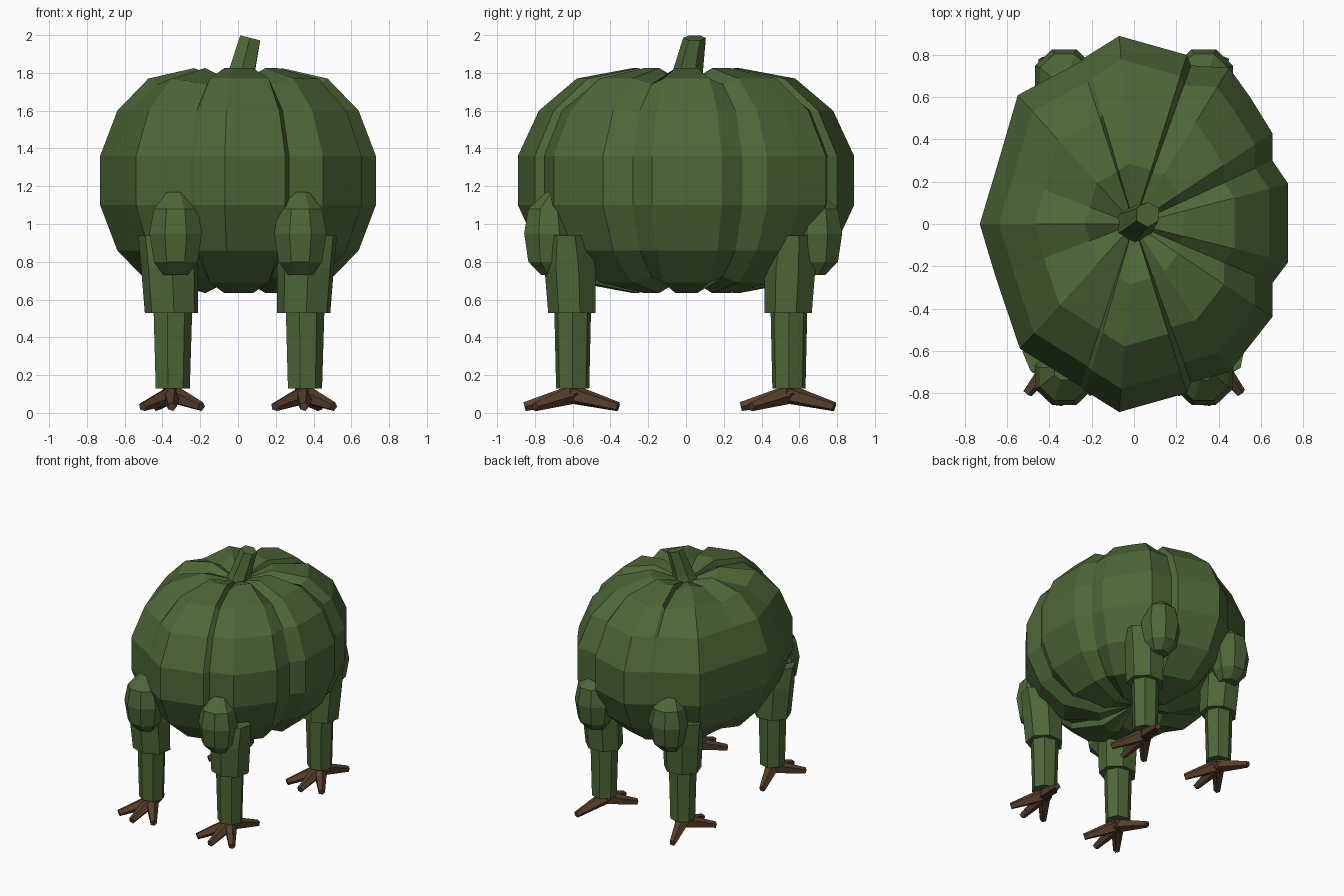
import bpy
import math
from mathutils import Vector

cube = bpy.data.objects.get("Cube")
if cube:
    bpy.data.objects.remove(cube, do_unlink=True)


def make_material(name, color):
    mat = bpy.data.materials.new(name)
    mat.use_nodes = True
    mat.diffuse_color = color
    mat.node_tree.nodes["Principled BSDF"].inputs["Base Color"].default_value = color
    return mat


GREEN = make_material("dark green", (0.076, 0.138, 0.040, 1))
BROWN = make_material("claw brown", (0.098, 0.050, 0.025, 1))


def loft(name, rings, material):
    """Skin a stack of equal rings; one-point first and last rings become poles."""
    verts, faces, starts = [], [], []
    for ring in rings:
        starts.append(len(verts))
        verts += [tuple(p) for p in ring]
    for k in range(len(rings) - 1):
        a, b = starts[k], starts[k + 1]
        la, lb = len(rings[k]), len(rings[k + 1])
        n = max(la, lb)
        for i in range(n):
            j = (i + 1) % n
            if la == 1:
                faces.append((a, b + j, b + i))
            elif lb == 1:
                faces.append((a + i, a + j, b))
            else:
                faces.append((a + i, a + j, b + j, b + i))
    if len(rings[0]) > 1:
        faces.append(tuple(reversed(range(len(rings[0])))))
    if len(rings[-1]) > 1:
        faces.append(tuple(range(starts[-1], len(verts))))
    mesh = bpy.data.meshes.new(name)
    mesh.from_pydata(verts, [], faces)
    mesh.materials.append(material)
    obj = bpy.data.objects.new(name, mesh)
    bpy.context.collection.objects.link(obj)
    return obj


def ellipse(cx, cy, z, rx, ry, sides, turn=0.0):
    angles = [turn + 2 * math.pi * i / sides for i in range(sides)]
    return [(cx + rx * math.cos(a), cy + ry * math.sin(a), z) for a in angles]


def rod(name, start, end, r0, r1, sides, material):
    """Tapered prism between two points."""
    start, end = Vector(start), Vector(end)
    turn = (end - start).to_track_quat("Z", "Y")
    rings = []
    for centre, r in ((start, r0), (end, r1)):
        rings.append([centre + turn @ Vector(p) for p in ellipse(0, 0, 0, r, r, sides)])
    return loft(name, rings, material)


# Ribbed gourd body: x, y and 1 where a point lies in a groove
outline = [
    (0.73, -0.18, 0), (0.73, 0.19, 0), (0.655, 0.30, 1), (0.655, 0.43, 0),
    (0.55, 0.60, 0), (0.45, 0.74, 0), (0.27, 0.75, 1), (0.25, 0.80, 0),
    (-0.07, 0.89, 0), (-0.23, 0.79, 0), (-0.25, 0.77, 1), (-0.55, 0.61, 0),
    (-0.655, 0.25, 1), (-0.73, 0.0, 0), (-0.655, -0.25, 1), (-0.54, -0.59, 0),
    (-0.25, -0.77, 1), (-0.23, -0.79, 0), (-0.07, -0.89, 0), (0.25, -0.80, 0),
    (0.27, -0.75, 1), (0.45, -0.70, 0), (0.655, -0.44, 0), (0.655, -0.28, 1),
]
levels = [(0.635, 0.32, 0.05), (0.69, 0.65, 0.03), (0.86, 0.875, 0), (1.10, 1, 0),
          (1.36, 1, 0), (1.60, 0.875, 0), (1.77, 0.65, -0.03), (1.825, 0.32, -0.05)]
body = [[(0, 0, 0.72)]]
for z, scale, dip in levels:
    body.append([(x * scale, y * scale, z + dip * g) for x, y, g in outline])
body.append([(0, 0, 1.74)])
loft("gourd_body", body, GREEN)

# Leaning stem
loft("stem", [
    ellipse(-0.01, -0.01, 1.70, 0.10, 0.10, 6, 0.5),
    ellipse(0.02, 0.01, 1.81, 0.08, 0.08, 6, 0.5),
    [(x, y, 1.985 - 0.25 * (x - 0.065)) for x, y, _ in ellipse(0.065, 0.045, 0, 0.06, 0.06, 6, 0.5)],
], GREEN)

# Four legs, each with shin, thigh, shoulder knob and clawed foot
for end_name, end, leg_y in (("front", -1, -0.60), ("back", 1, 0.545)):
    for side_name, side in (("left", 1), ("right", -1)):
        tag = end_name + "_" + side_name
        x = 0.35 * side

        loft(tag + "_shin", [
            ellipse(x, leg_y, 0.13, 0.095, 0.09, 7),
            ellipse(x, leg_y, 0.56, 0.108, 0.10, 7),
        ], GREEN)

        loft(tag + "_thigh", [
            ellipse(x, leg_y, 0.53, 0.145, 0.13, 7, 0.3),
            ellipse(x + 0.01 * side, leg_y + 0.01 * end, 0.77, 0.155, 0.14, 7, 0.3),
            ellipse(x + 0.03 * side, leg_y + 0.02 * end, 0.94, 0.15, 0.11, 7, 0.3),
        ], GREEN)

        knob_y = -0.725 if end < 0 else 0.695
        knob = [ellipse(0.33 * side, knob_y - end * shift, z, r, r * 0.95, 8, math.pi / 8)
                for z, r, shift in ((0.73, 0.07, 0.02), (0.80, 0.125, 0), (0.95, 0.15, 0),
                                    (1.08, 0.125, 0), (1.17, 0.05, 0.03))]
        loft(tag + "_shoulder", knob, GREEN)

        # Three toes forward, one spur behind
        toes = (("outer_toe", 0.155 * side, -0.20), ("middle_toe", 0, -0.255),
                ("inner_toe", -0.155 * side, -0.20), ("spur", 0.08 * side, 0.24))
        for toe, dx, dy in toes:
            rod(tag + "_" + toe, (x - dx * 0.1, leg_y - dy * 0.1, 0.105),
                (x + dx, leg_y + dy, 0.033), 0.055, 0.025, 5, BROWN)
